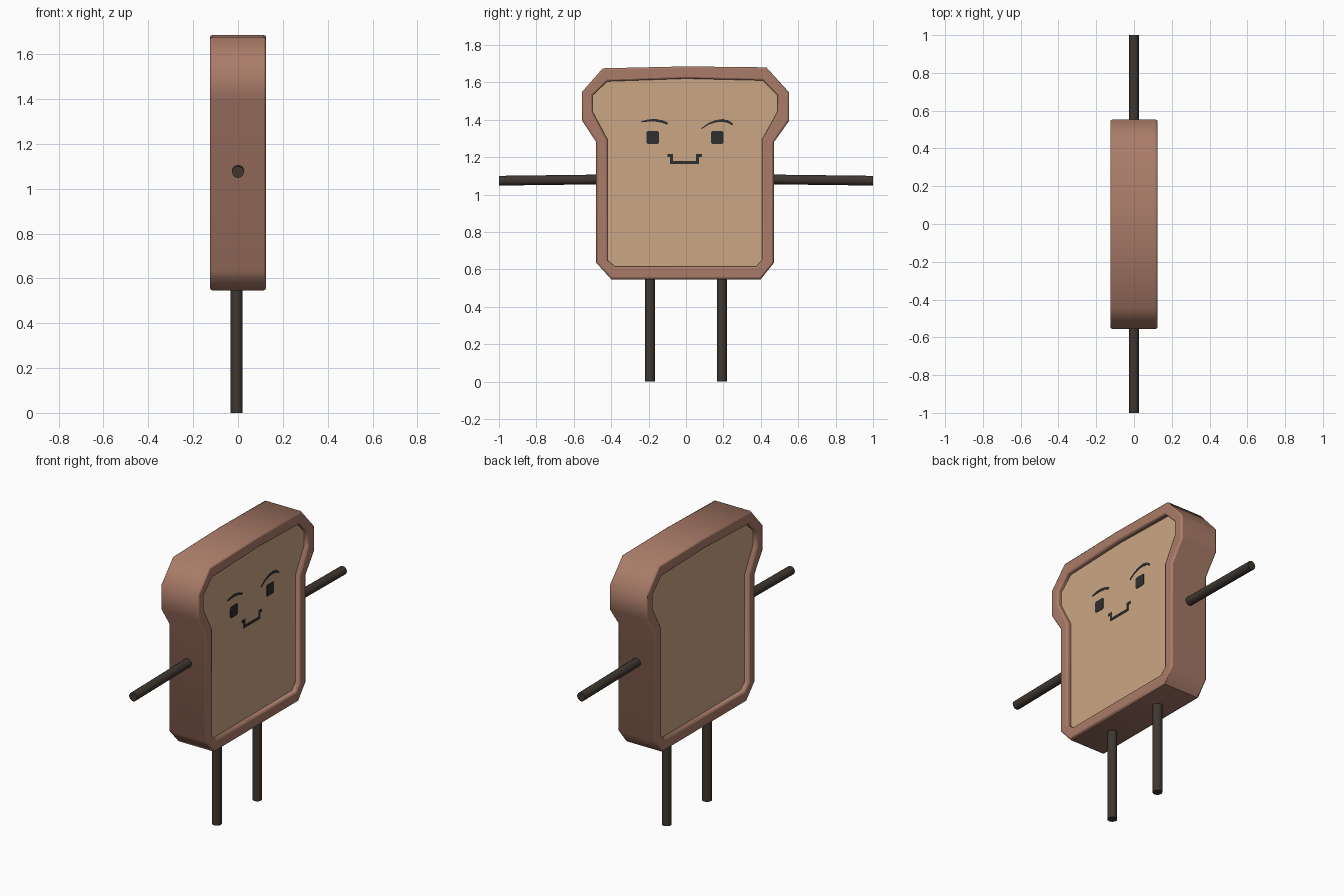
import bpy, bmesh, math
from mathutils import Vector

if "Cube" in bpy.data.objects:
    bpy.data.objects.remove(bpy.data.objects["Cube"])


def material(name, rgb):
    m = bpy.data.materials.new(name)
    m.diffuse_color = (*rgb, 1)
    m.use_nodes = True
    m.node_tree.nodes["Principled BSDF"].inputs["Base Color"].default_value = m.diffuse_color
    return m


CRUST = material("crust", (0.40, 0.20, 0.14))
BREAD = material("bread", (0.60, 0.39, 0.235))
STICK = material("stick", (0.05, 0.038, 0.03))
INK = material("ink", (0.028, 0.028, 0.03))


def finish(name, bm, mat, angle=None, bevel=0):
    bmesh.ops.recalc_face_normals(bm, faces=bm.faces)
    me = bpy.data.meshes.new(name)
    bm.to_mesh(me)
    bm.free()
    ob = bpy.data.objects.new(name, me)
    bpy.context.collection.objects.link(ob)
    me.materials.append(mat)
    if bevel:
        b = ob.modifiers.new("bevel", 'BEVEL')
        b.width, b.segments = bevel, 2
        b.limit_method, b.angle_limit = 'ANGLE', math.radians(65)
    if angle:
        bpy.ops.object.select_all(action='DESELECT')
        ob.select_set(True)
        bpy.context.view_layer.objects.active = ob
        bpy.ops.object.shade_smooth_by_angle(angle=math.radians(angle))
    return ob


def bridge(bm, a, b):
    for i in range(len(a)):
        j = (i + 1) % len(a)
        bm.faces.new((a[i], a[j], b[j], b[i]))


def loop(bm, pts, x):
    return [bm.verts.new((x, y, z)) for y, z in pts]


def prism(name, pts, x0, x1, mat):
    bm = bmesh.new()
    a, b = loop(bm, pts, x0), loop(bm, pts, x1)
    bridge(bm, a, b)
    bm.faces.new(a)
    bm.faces.new(b)
    return finish(name, bm, mat)


def stroke(name, path, widths):
    # mitred flat ribbon along a path in the yz plane
    p = [Vector(q) for q in path]
    left, right = [], []
    for i, q in enumerate(p):
        d0 = (q - p[i - 1]).normalized() if i else (p[1] - q).normalized()
        d1 = (p[i + 1] - q).normalized() if i < len(p) - 1 else d0
        n0, n1 = Vector((-d0.y, d0.x)), Vector((-d1.y, d1.x))
        n = (n0 + n1).normalized()
        n *= widths[i] / 2 / n.dot(n0)
        left.append(q + n)
        right.append(q - n)
    return prism(name, left + right[::-1], FACE - 0.005, FACE + 0.003, INK)


def rod(name, start, end, r=0.027):
    a, b = Vector(start), Vector(end)
    bm = bmesh.new()
    bmesh.ops.create_cone(bm, cap_ends=True, segments=16, radius1=r,
                          radius2=r, depth=(b - a).length)
    rot = (b - a).to_track_quat('Z', 'Y')
    for v in bm.verts:
        v.co = rot @ v.co + (a + b) / 2
    return finish(name, bm, STICK, 40)


HALF, FACE = 0.125, 0.097

# slice outlines (y, z): crust outside and crust inside
outer = [(-.555, 1.55), (-.445, 1.675), (0, 1.685), (.43, 1.68), (.552, 1.545),
         (.552, 1.395), (.47, 1.28), (.47, .635), (.40, .547), (-.40, .547),
         (-.48, .635), (-.48, 1.28), (-.555, 1.395)]
inner = [(-.50, 1.53), (-.42, 1.605), (0, 1.62), (.41, 1.61), (.49, 1.53),
         (.49, 1.445), (.407, 1.295), (.407, .65), (.375, .615), (-.38, .615),
         (-.42, .65), (-.42, 1.295), (-.50, 1.445)]

# crust ring
bm = bmesh.new()
rings = [loop(bm, outer, -HALF), loop(bm, outer, HALF),
         loop(bm, inner, HALF), loop(bm, inner, -HALF)]
for i in range(4):
    bridge(bm, rings[i], rings[(i + 1) % 4])
finish("crust", bm, CRUST, 50, 0.01)

# recessed bread, slightly larger than the opening so it seats in the crust
prism("bread", [(y * 1.01, 1.1 + (z - 1.1) * 1.01) for y, z in inner],
      -FACE, FACE, BREAD)

# eyes: rounded squares
for side, yc in (("left", -.178), ("right", .167)):
    pts = []
    for k in range(4):
        for s in range(4):
            t = math.radians(90 * k + 30 * s)
            c = math.radians(90 * k + 45)
            pts.append((yc + .0335 * math.sqrt(2) * math.cos(c) * .7 + .011 * math.cos(t),
                        1.305 + .0335 * math.sqrt(2) * math.sin(c) * .7 + .011 * math.sin(t)))
    prism(side + "_eye", pts, FACE - 0.005, FACE + 0.003, INK)

# eyebrows and mouth
stroke("left_eyebrow", [(-.238, 1.389), (-.20, 1.396), (-.165, 1.397), (-.13, 1.391), (-.098, 1.379)],
       [.006, .012, .014, .014, .012])
stroke("right_eyebrow", [(.083, 1.352), (.12, 1.378), (.16, 1.392), (.195, 1.396), (.225, 1.390), (.25, 1.374)],
       [.005, .008, .012, .015, .014, .010])
stroke("mouth", [(-.10, 1.209), (-.077, 1.209), (-.077, 1.172), (.062, 1.172), (.062, 1.209), (.085, 1.209)],
       [.015] * 6)

# arms and legs
for side, s in (("left", -1), ("right", 1)):
    rod(side + "_arm", (0, s * .44, 1.081), (0, s * 1.0, 1.074), 0.026)
    rod(side + "_leg", (-.006, s * .192, 0), (-.006, s * .192, .58))
